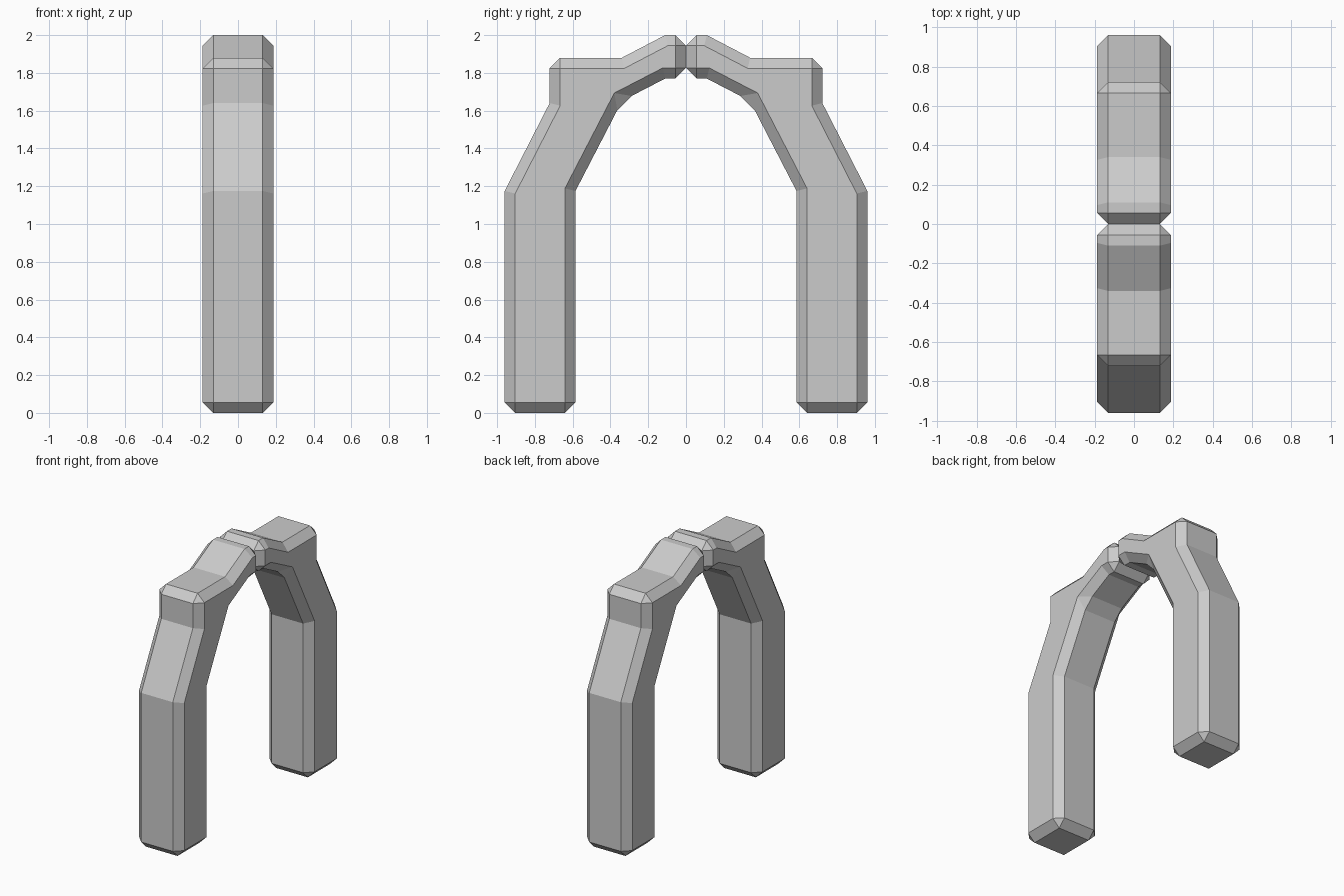
import bpy
import bmesh
from math import radians

cube = bpy.data.objects.get("Cube")
if cube:
    bpy.data.objects.remove(cube, do_unlink=True)

HALF_WIDTH = 0.187
CHAMFER = 0.056

grey = bpy.data.materials.new("light grey")
grey.use_nodes = True
colour = (0.6, 0.6, 0.6, 1)
grey.diffuse_color = colour
grey.node_tree.nodes["Principled BSDF"].inputs["Base Color"].default_value = colour

# Outline of one leg in (y, z), before its edges are chamfered
PROFILE = [(-0.96, 0), (-0.96, 1.175), (-0.722, 1.64), (-0.722, 1.88),
           (-0.34, 1.88), (-0.11, 2), (0, 2), (0, 1.77), (-0.11, 1.77),
           (-0.338, 1.652), (-0.585, 1.175), (-0.585, 0)]


def arch_half(name, side):
    """Extrude the outline across x and chamfer its sharp edges."""
    bm = bmesh.new()
    face = bm.faces.new([bm.verts.new((-HALF_WIDTH, side * y, z)) for y, z in PROFILE])
    extruded = bmesh.ops.extrude_face_region(bm, geom=[face])["geom"]
    verts = [v for v in extruded if isinstance(v, bmesh.types.BMVert)]
    bmesh.ops.translate(bm, verts=verts, vec=(2 * HALF_WIDTH, 0, 0))
    # The starting face closes the near side of the solid
    bmesh.ops.recalc_face_normals(bm, faces=bm.faces)
    mesh = bpy.data.meshes.new(name)
    bm.to_mesh(mesh)
    bm.free()
    mesh.materials.append(grey)
    obj = bpy.data.objects.new(name, mesh)
    bpy.context.collection.objects.link(obj)
    bevel = obj.modifiers.new("chamfer", "BEVEL")
    bevel.width = CHAMFER
    bevel.segments = 1
    bevel.limit_method = "ANGLE"
    bevel.angle_limit = radians(31)
    bevel.use_clamp_overlap = False
    return obj


# Two mirrored halves meeting at the crown
arch_half("front_arch_half", 1)
arch_half("back_arch_half", -1)
